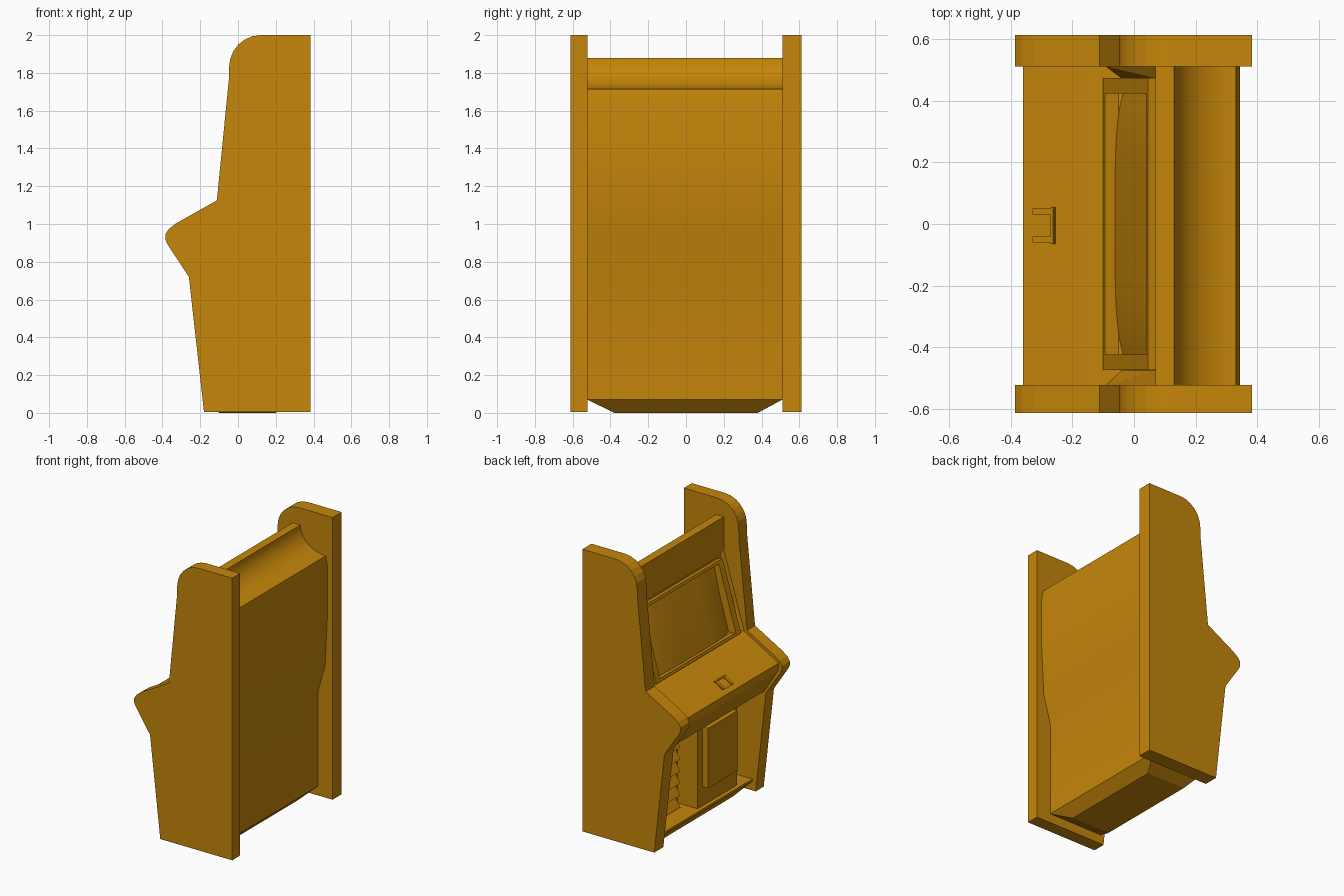
import bpy, bmesh, math
from mathutils import Vector

cube = bpy.data.objects.get("Cube")
if cube:
    bpy.data.objects.remove(cube, do_unlink=True)

# Single amber paint
paint = bpy.data.materials.new("amber_paint")
paint.use_nodes = True
COLOUR = (0.56, 0.238, 0.003, 1)
paint.diffuse_color = COLOUR
paint.node_tree.nodes["Principled BSDF"].inputs["Base Color"].default_value = COLOUR

Y0, Y1 = -0.522, 0.51  # inner faces of the side panels


def finish(name, bm, smooth=False, fix_normals=True):
    if fix_normals:
        bmesh.ops.recalc_face_normals(bm, faces=bm.faces)
    mesh = bpy.data.meshes.new(name)
    bm.to_mesh(mesh)
    bm.free()
    mesh.materials.append(paint)
    obj = bpy.data.objects.new(name, mesh)
    bpy.context.collection.objects.link(obj)
    if smooth:
        bpy.ops.object.select_all(action='DESELECT')
        obj.select_set(True)
        bpy.context.view_layer.objects.active = obj
        bpy.ops.object.shade_smooth_by_angle(angle=math.radians(25))
    return obj


def extrude_profile(name, points, ya, yb, smooth=False):
    """Prism from an (x, z) outline between two y values."""
    bm = bmesh.new()
    a = [bm.verts.new((x, ya, z)) for x, z in points]
    b = [bm.verts.new((x, yb, z)) for x, z in points]
    bm.faces.new(a)
    bm.faces.new(b[::-1])
    for i in range(len(a)):
        j = (i + 1) % len(a)
        bm.faces.new((a[i], b[i], b[j], a[j]))
    return finish(name, bm, smooth)


def hull(name, points):
    bm = bmesh.new()
    for p in points:
        bm.verts.new(p)
    bmesh.ops.convex_hull(bm, input=bm.verts)
    bmesh.ops.dissolve_limit(bm, angle_limit=0.01, verts=bm.verts, edges=bm.edges)
    return finish(name, bm)


def box(name, x, y, z):
    return hull(name, [(a, b, c) for a in x for b in y for c in z])


def arc(cx, cz, rx, rz, start, end, steps):
    out = []
    for i in range(steps + 1):
        t = math.radians(start + (end - start) * i / steps)
        out.append((cx + rx * math.cos(t), cz + rz * math.sin(t)))
    return out


# Side panels
panel = [(-0.18, 0.004), (0.383, 0.004), (0.383, 2)]
panel += arc(0.12, 1.83, 0.167, 0.17, 90, 180, 6)
panel += [(-0.048, 1.77), (-0.112, 1.125), (-0.325, 1.005), (-0.365, 0.975),
          (-0.385, 0.945), (-0.385, 0.92), (-0.375, 0.895), (-0.26, 0.72)]
extrude_profile("side_panel_left", panel, Y1, 0.612)
extrude_profile("side_panel_right", panel, -0.612, Y0)

# Cabinet body: back, scooped top, marquee, control deck and front recess
body = [(-0.155, 0.07), (0.27, 0.07), (0.27, 0.745), (0.325, 0.94),
        (0.343, 1.3), (0.343, 1.64), (0.33, 1.715)]
body += arc(0.33, 1.88, 0.2, 0.165, 270, 180, 10)
body += [(0.07, 1.88), (0.07, 1.62), (0.085, 1.61), (-0.02, 1.14),
         (-0.1, 1.108), (-0.36, 0.96), (-0.355, 0.905), (-0.245, 0.73),
         (0.03, 0.73), (0.03, 0.085), (-0.155, 0.085)]
extrude_profile("cabinet_body", body, Y0, Y1, smooth=True)

# Tapered plinth
hull("plinth", [(x, y, 0) for x in (-0.1, 0.2) for y in (-0.38, 0.38)]
     + [(x, y, 0.07) for x in (-0.155, 0.27) for y in (Y0, Y1)])

# Angled strips beside the screen
for name, wall, inner in (("bezel_strip_left", Y1, 0.472), ("bezel_strip_right", Y0, -0.475)):
    hull(name, [(-0.09, wall, 1.115), (0.07, wall, 1.65), (0.07, wall, 1.6),
                (-0.04, wall, 1.13), (-0.04, inner, 1.13), (0.07, inner, 1.6)])

# Tilted screen frame and tube share a local plane
origin = Vector((-0.1, 0, 1.122))
up = Vector((0.145, 0, 0.49)).normalized()
out = Vector((-up.z, 0, up.x))
LENGTH = 0.51


def on_screen(y, u, depth):
    return origin + up * u + out * depth + Vector((0, y, 0))


bm = bmesh.new()
rings = {}
for depth in (0, -0.065):
    for border, edge in ((0, 0), (0.05, 0.02)):
        h = 0.473 - border
        corners = [(-h, edge), (h, edge), (h, LENGTH - edge), (-h, LENGTH - edge)]
        rings[depth, border] = [bm.verts.new(on_screen(y, u, depth)) for y, u in corners]
order = [rings[0, 0], rings[0, 0.05], rings[-0.065, 0.05], rings[-0.065, 0]]
for k in range(4):
    r, s = order[k], order[(k + 1) % 4]
    for i in range(4):
        j = (i + 1) % 4
        bm.faces.new((r[i], r[j], s[j], s[i]))
finish("screen_frame", bm)

# Bulging screen tube
bm = bmesh.new()
N = 16
grid = []
for i in range(N + 1):
    row = []
    for j in range(N + 1):
        a, b = 2 * i / N - 1, 2 * j / N - 1
        depth = -0.03 - 0.025 * abs(a) ** 4 - 0.004 * b * b
        row.append(bm.verts.new(on_screen(a * 0.425, LENGTH / 2 + b * 0.237, depth)))
    grid.append(row)
for i in range(N):
    for j in range(N):
        bm.faces.new((grid[i][j], grid[i][j + 1], grid[i + 1][j + 1], grid[i + 1][j]))
bm.normal_update()
if sum((f.normal.dot(out) for f in bm.faces)) < 0:
    bmesh.ops.reverse_faces(bm, faces=bm.faces)
finish("screen", bm, smooth=True, fix_normals=False)

# Small control unit lying on the sloped deck
slope = Vector((0.26, 0, 0.148)).normalized()
deck_up = Vector((-slope.z, 0, slope.x))


def deck_box(name, x, y, height):
    pts = []
    for px in x:
        base = Vector((-0.36, 0, 0.96)) + slope * ((px + 0.36) / slope.x)
        for py in y:
            for h in (-0.005, height):
                pts.append(base + deck_up * h + Vector((0, py, 0)))
    hull(name, pts)


deck_box("control_plate", (-0.327, -0.255), (-0.065, 0.055), 0.002)
deck_box("control_hinge", (-0.264, -0.256), (-0.065, 0.055), 0.012)
deck_box("control_bar_left", (-0.325, -0.264), (0.03, 0.05), 0.009)
deck_box("control_bar_right", (-0.325, -0.264), (-0.06, -0.04), 0.009)

# Coin box and door, set right of centre
box("coin_box", (-0.125, 0.04), (-0.39, 0.05), (0.08, 0.735))
box("coin_door", (-0.17, -0.12), (-0.335, -0.005), (0.22, 0.645))

# Louvred vent beside the coin box
vent = [(0.035, 0.1)]
TEETH, PITCH = 6, 0.085
for i in range(TEETH):
    z = 0.1 + i * PITCH
    vent += [(-0.04, z), (0.015, z + PITCH)]
vent.append((0.035, 0.1 + TEETH * PITCH))
extrude_profile("vent_louvres", vent, 0.12, 0.44)
